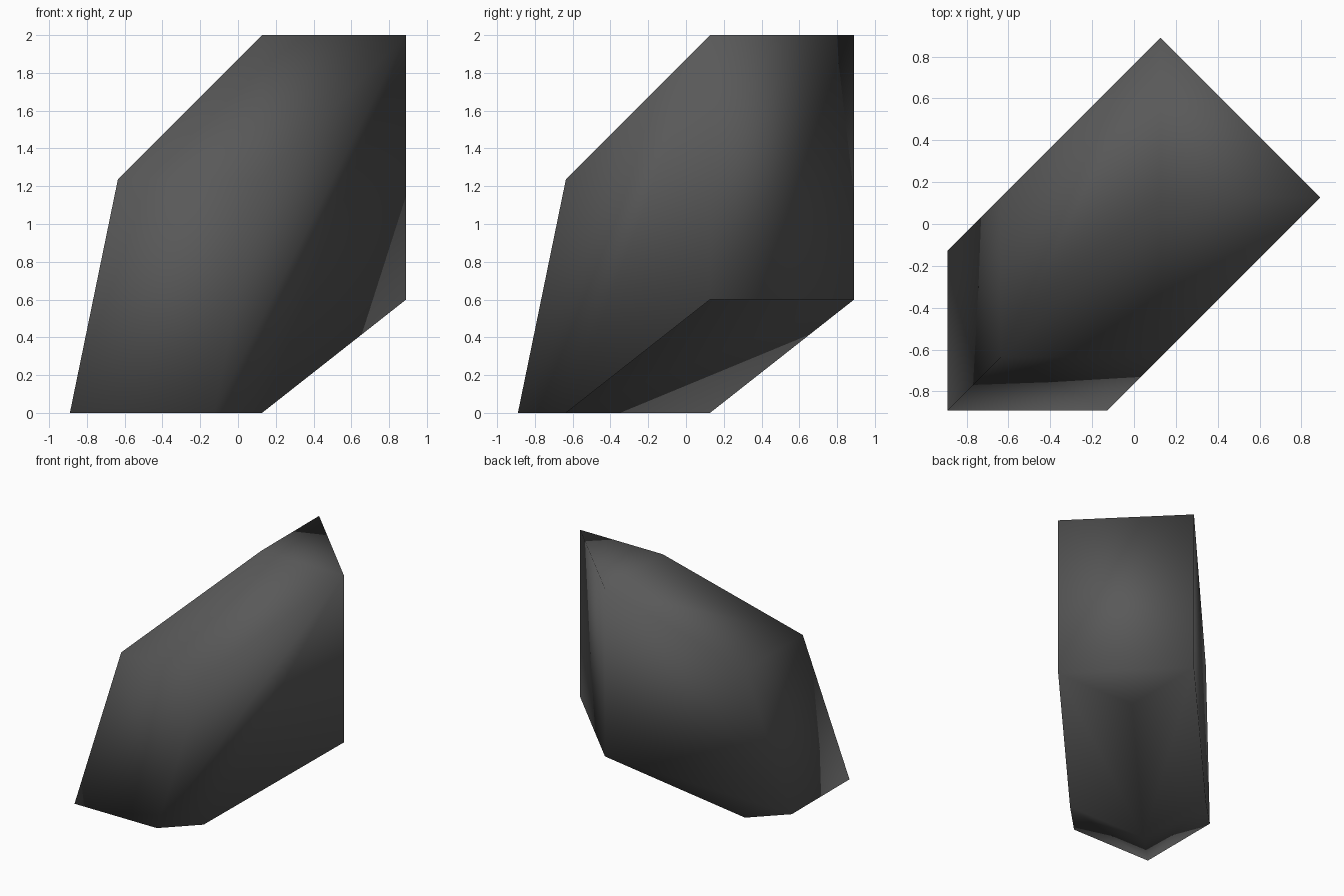
import bpy
import bmesh
from math import radians

cube = bpy.data.objects.get("Cube")
if cube:
    bpy.data.objects.remove(cube, do_unlink=True)

U = 2 * 0.89 / 7  # grid unit of the faceted block

# Dark grey surface
grey = bpy.data.materials.new("dark_grey")
grey.use_nodes = True
colour = (0.1, 0.1, 0.1, 1)
grey.diffuse_color = colour
grey.node_tree.nodes["Principled BSDF"].inputs["Base Color"].default_value = colour

# Side corners, repeated across the diagonal plane x = y
side = {
    "top_back": (3.5, 0.5, 2.0),
    "low_back": (3.5, 0.5, 0.6),
    "base_back": (0.5, -2.5, 0.0),
    "base_front": (-0.5, -3.5, 0.0),
    "top_front": (0.5, -2.5, 2.0 - 3 * U),
}
# Corners on the diagonal plane: outer ridge, then the inner groove
ridge = {"toe": (-3.5, 0.0), "brow": (-2.5, 2.0 - 3 * U), "crown": (0.5, 2.0)}
groove = {"groove_top": (0.5, 0.6), "groove_base": (-2.5, 0.0)}

bm = bmesh.new()
left = {n: bm.verts.new((x * U, y * U, z)) for n, (x, y, z) in side.items()}
right = {n: bm.verts.new((y * U, x * U, z)) for n, (x, y, z) in side.items()}
middle = {n: bm.verts.new((d * U, d * U, z)) for n, (d, z) in ridge.items()}

# Wrap the outer corners in a solid and merge its flat panels
bmesh.ops.convex_hull(bm, input=bm.verts[:])
bmesh.ops.dissolve_limit(bm, angle_limit=radians(1), verts=bm.verts[:], edges=bm.edges[:])
bmesh.ops.recalc_face_normals(bm, faces=bm.faces[:])

# Replace the flat underside with a V-shaped hollow
underside = [f for f in bm.faces if f.normal.z < -0.1]
bmesh.ops.delete(bm, geom=underside, context='FACES')
middle.update({n: bm.verts.new((d * U, d * U, z)) for n, (d, z) in groove.items()})
top, base = middle["groove_top"], middle["groove_base"]
bm.faces.new((left["low_back"], top, right["low_back"]))
for half in (left, right):
    bm.faces.new((half["low_back"], top, base, half["base_back"]))
    bm.faces.new((half["base_back"], base, middle["toe"], half["base_front"]))
bmesh.ops.recalc_face_normals(bm, faces=bm.faces[:])
for face in bm.faces:
    face.smooth = True

mesh = bpy.data.meshes.new("faceted_block")
bm.to_mesh(mesh)
bm.free()
mesh.materials.append(grey)
block = bpy.data.objects.new("faceted_block", mesh)
bpy.context.collection.objects.link(block)
